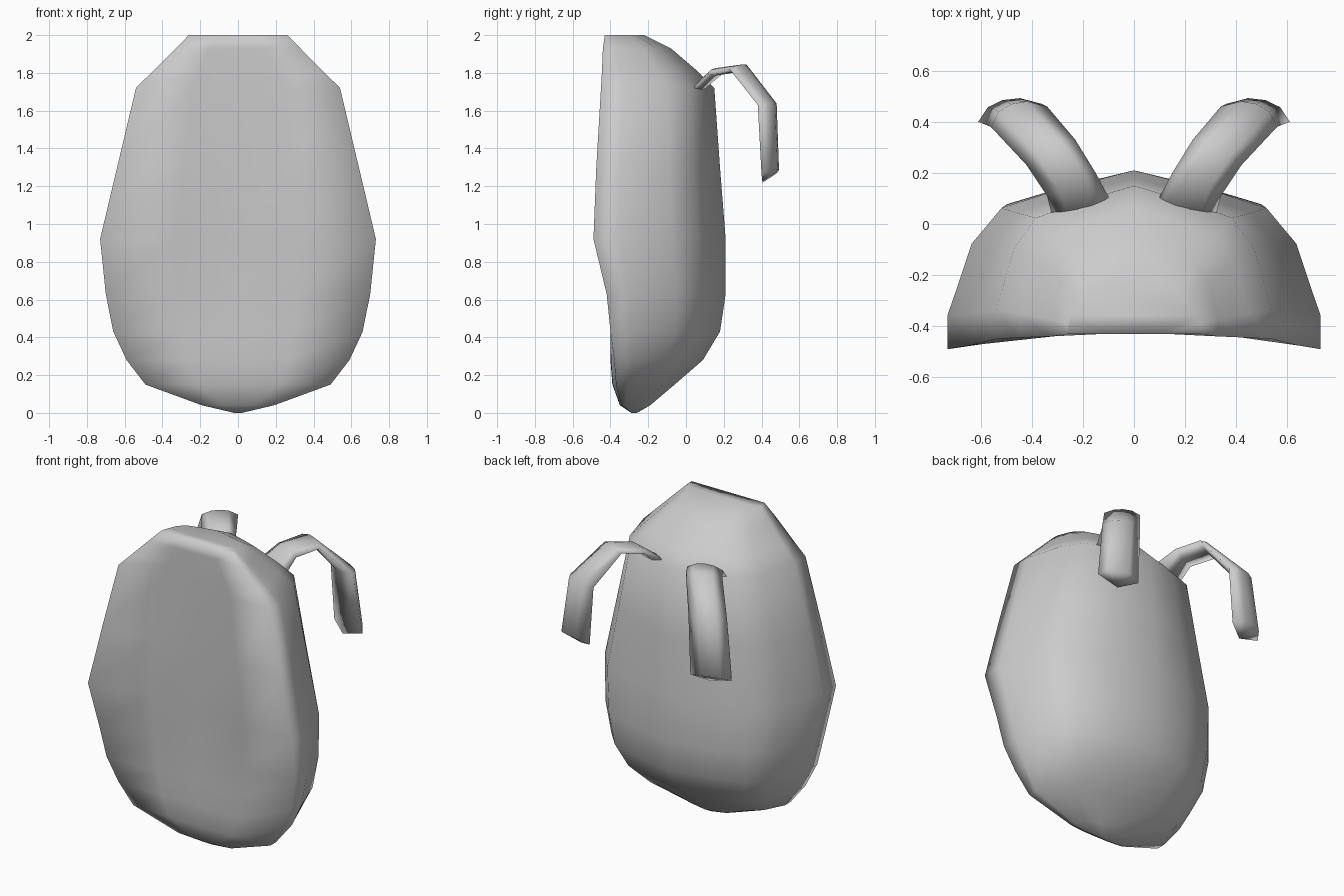
import bpy
import bmesh
from mathutils import Vector

cube = bpy.data.objects.get("Cube")
if cube:
    bpy.data.objects.remove(cube, do_unlink=True)

grey = bpy.data.materials.new("plain grey")
grey.use_nodes = True
grey.diffuse_color = (0.6, 0.6, 0.6, 1)
grey.node_tree.nodes["Principled BSDF"].inputs["Base Color"].default_value = (0.6, 0.6, 0.6, 1)


def loft(name, rings):
    """Skin a list of closed rings, cap both ends and shade smooth."""
    bm = bmesh.new()
    rows = [[bm.verts.new(p) for p in ring] for ring in rings]
    n = len(rows[0])
    for a, b in zip(rows, rows[1:]):
        for i in range(n):
            j = (i + 1) % n
            bm.faces.new((a[i], a[j], b[j], b[i]))
    bm.faces.new(rows[0])
    bm.faces.new(rows[-1])
    bmesh.ops.remove_doubles(bm, verts=bm.verts, dist=0.0005)
    bmesh.ops.recalc_face_normals(bm, faces=bm.faces)
    mesh = bpy.data.meshes.new(name)
    bm.to_mesh(mesh)
    bm.free()
    mesh.materials.append(grey)
    mesh.shade_smooth()
    obj = bpy.data.objects.new(name, mesh)
    bpy.context.collection.objects.link(obj)
    return obj


# Half cross-section of the shell: share of half width, share of depth rim to back
BACK = [(1, 0), (1, .19), (.95, .34), (.87, .59), (.71, .79), (.41, .89)]

# Shell levels: height, half width, front centre, front rim, back centre
LEVELS = [
    (0.00, .02, -.29, -.29, -.26),
    (0.04, .19, -.35, -.34, -.19),
    (0.15, .49, -.39, -.37, -.06),
    (0.28, .59, -.40, -.38, .09),
    (0.43, .66, -.40, -.40, .18),
    (0.63, .70, -.40, -.42, .21),
    (0.92, .73, -.41, -.49, .21),
    (1.30, .64, -.42, -.475, .18),
    (1.72, .54, -.43, -.45, .15),
    (1.81, .45, -.43, -.445, .06),
    (1.93, .33, -.43, -.44, -.08),
    (2.00, .26, -.43, -.43, -.22),
]


def shell_ring(z, w, front, rim, back):
    half = [(w * .45, front * .9 + rim * .1)]
    half += [(w * x, rim + (back - rim) * t) for x, t in BACK]
    right = [(x, y, z) for x, y in half]
    left = [(-x, y, z) for x, y in reversed(half)]
    return [(0, front, z)] + right + [(0, back, z)] + left


loft("shell", [shell_ring(*level) for level in LEVELS])

# Curved back straps: inner edge, outer edge, outward ridge offset, underside offset
STRAP = [
    ((.07, .05, 1.70), (.31, -.01, 1.66), (0, 0, .03), (0, 0, -.03)),
    ((.15, .20, 1.80), (.34, .11, 1.79), (0, 0, .03), (0, 0, -.01)),
    ((.23, .33, 1.83), (.42, .23, 1.82), (.01, .02, .02), (0, 0, -.02)),
    ((.34, .46, 1.63), (.56, .38, 1.63), (.03, .05, .01), (-.02, -.03, 0)),
    ((.36, .47, 1.26), (.61, .40, 1.26), (.03, .05, .03), (-.02, -.03, -.04)),
]


def strap_ring(a, b, ridge, under, side):
    a, b = Vector(a), Vector(b)
    ridge, under = Vector(ridge), Vector(under)
    points = [a, a.lerp(b, .25) + ridge * .8, a.lerp(b, .5) + ridge,
              a.lerp(b, .75) + ridge * .8, b, a.lerp(b, .5) + under]
    return [(p.x * side, p.y, p.z) for p in points]


for side, name in ((1, "left_strap"), (-1, "right_strap")):
    loft(name, [strap_ring(*station, side) for station in STRAP])
